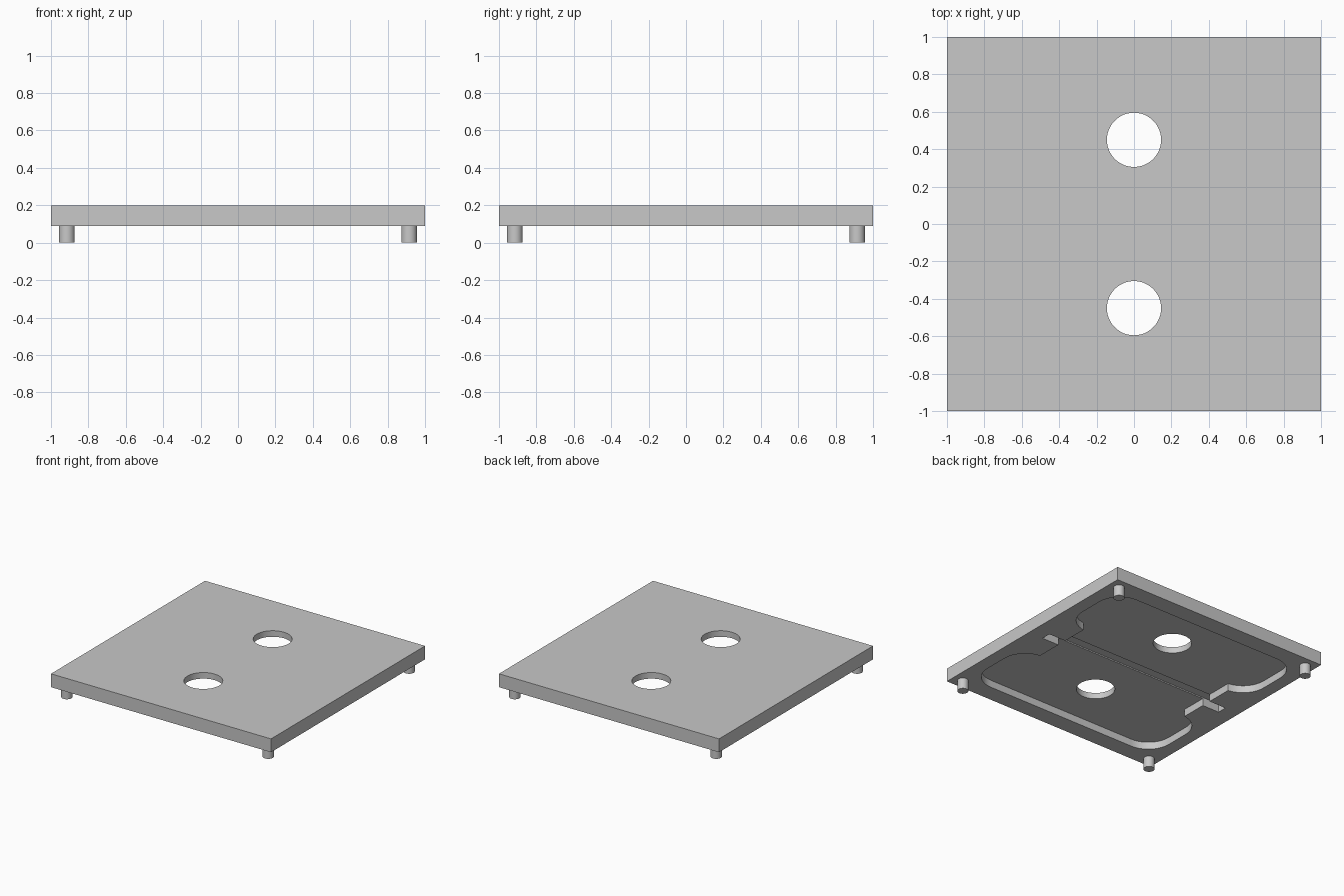
import bpy
import bmesh
from math import sin, cos, pi, radians

cube = bpy.data.objects.get("Cube")
if cube:
    bpy.data.objects.remove(cube, do_unlink=True)

BOTTOM, TOP = 0.09, 0.2      # plate underside and top
FLOOR = 0.15                 # recess floor
GROOVE = 0.16                # groove floor

grey = bpy.data.materials.new("plain_grey")
grey.use_nodes = True
grey.diffuse_color = (0.58, 0.58, 0.58, 1)
grey.node_tree.nodes["Principled BSDF"].inputs["Base Color"].default_value = (0.58, 0.58, 0.58, 1)


def prism(name, outline, z0, z1):
    """Extrude a flat outline from z0 to z1."""
    bm = bmesh.new()
    face = bm.faces.new([bm.verts.new((x, y, z0)) for x, y in outline])
    new = bmesh.ops.extrude_face_region(bm, geom=[face])["geom"]
    verts = [v for v in new if isinstance(v, bmesh.types.BMVert)]
    bmesh.ops.translate(bm, verts=verts, vec=(0, 0, z1 - z0))
    bmesh.ops.recalc_face_normals(bm, faces=bm.faces)
    mesh = bpy.data.meshes.new(name)
    bm.to_mesh(mesh)
    bm.free()
    mesh.materials.append(grey)
    obj = bpy.data.objects.new(name, mesh)
    bpy.context.collection.objects.link(obj)
    return obj


def arc(cx, cy, r, start, end, steps):
    angles = [radians(start + (end - start) * i / steps) for i in range(steps + 1)]
    return [(cx + r * cos(a), cy + r * sin(a)) for a in angles]


def circle(cx, cy, r, sides=48):
    return arc(cx, cy, r, 0, 360, sides)[:-1]


def rectangle(hx, hy):
    return [(-hx, -hy), (hx, -hy), (hx, hy), (-hx, hy)]


def activate(obj):
    bpy.ops.object.select_all(action="DESELECT")
    obj.select_set(True)
    bpy.context.view_layer.objects.active = obj


def cut(target, cutter):
    """Subtract the cutter from the target and discard it."""
    cutter.hide_render = True
    mod = target.modifiers.new("cut", "BOOLEAN")
    mod.operation = "DIFFERENCE"
    mod.solver = "EXACT"
    mod.object = cutter
    activate(target)
    bpy.ops.object.modifier_apply(modifier=mod.name)
    bpy.data.objects.remove(cutter, do_unlink=True)


# Square plate
plate = prism("plate", rectangle(1, 1), BOTTOM, TOP)

# Underside recess: two rounded bays joined by a narrower waist
quarter = [(0.71, 0.255)] + arc(0.69, 0.455, 0.2, -78, 0, 8) + arc(0.69, 0.655, 0.2, 0, 90, 10)
half = quarter + [(-x, y) for x, y in reversed(quarter)]
outline = half + [(x, -y) for x, y in reversed(half)]
cut(plate, prism("recess_cutter", outline, BOTTOM - 0.1, FLOOR))

# Groove across the middle, running into the waist walls
cut(plate, prism("groove_cutter", rectangle(0.865, 0.04), BOTTOM - 0.1, GROOVE))

# Round through holes
for y in (-0.45, 0.45):
    cut(plate, prism("hole_cutter", circle(0, y, 0.145), -0.1, TOP + 0.1))

# Corner feet
feet = []
for side, x in (("right", -0.915), ("left", 0.915)):
    for end, y in (("front", -0.915), ("back", 0.915)):
        feet.append(prism(f"{end}_{side}_foot", circle(x, y, 0.042, 32), 0, BOTTOM))

for obj in [plate] + feet:
    activate(obj)
    bpy.ops.object.shade_smooth_by_angle(angle=radians(30))
